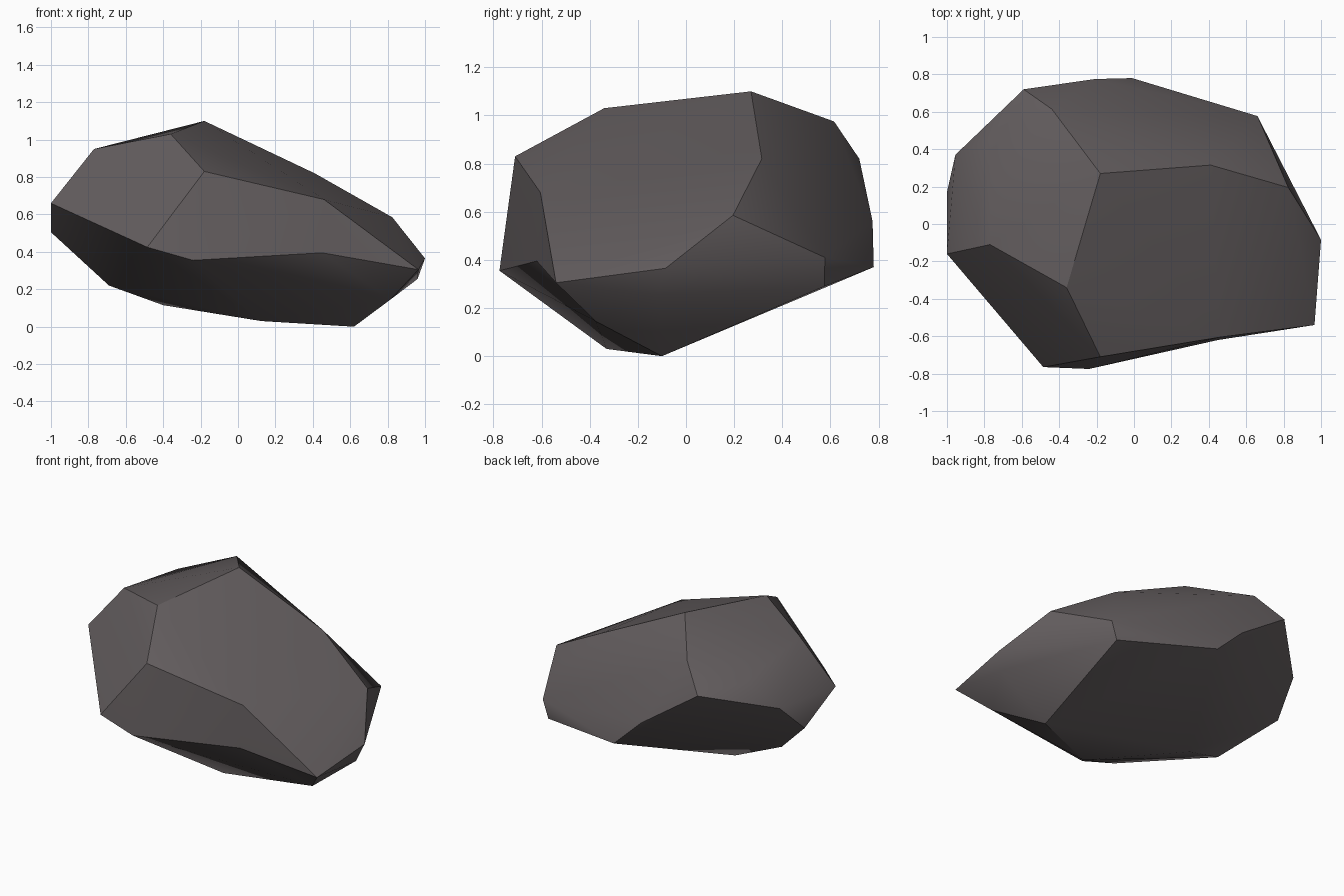
import bpy, bmesh, math
from mathutils import Vector

if "Cube" in bpy.data.objects:
    bpy.data.objects.remove(bpy.data.objects["Cube"])

# Corner points of the faceted boulder
CORNERS = [
    # crown
    (-.18, .27, 1.10), (-.36, -.34, 1.03), (-.77, -.11, .95), (-.44, .615, .975),
    (-.77, .46, .86), (-.59, .72, .82), (-.18, -.71, .83), (.41, .315, .82),
    (.46, -.605, .68), (.825, .195, .585),
    # widest belt
    (-1, -.16, .66), (-1, .17, .505), (-.955, .37, .70), (-.485, -.765, .425),
    (-.24, -.775, .355), (.965, -.54, .305), (1, -.085, .365),
    (.66, .577, .41), (-.01, .78, .37), (-.21, .775, .56),
    # underside
    (.62, .575, .29), (.96, -.12, .255), (.815, -.375, .145), (.62, -.10, 0),
    (.125, -.33, .03), (-.40, .05, .115), (-.69, -.03, .22),
]

# Wrap the corners in a convex skin
bm = bmesh.new()
for c in CORNERS:
    bm.verts.new(c)
bmesh.ops.convex_hull(bm, input=bm.verts[:])


def chip(start, end, spot):
    """Break the hull edge between two corners and push it in to spot."""
    find = lambda p: min(bm.verts, key=lambda v: (v.co - Vector(p)).length)
    a, b = find(start), find(end)
    edge = bm.edges.get((a, b))
    if edge:
        _, new = bmesh.utils.edge_split(edge, a, .5)
        for f in list(new.link_faces):
            far = [v for v in f.verts if v not in (a, b, new)]
            bmesh.utils.face_split(f, new, far[0])
        new.co = spot


# Chipped lower front edge
chip((-.24, -.775, .355), (.965, -.54, .305), (.45, -.62, .395))
bmesh.ops.recalc_face_normals(bm, faces=bm.faces[:])
mesh = bpy.data.meshes.new("boulder")
bm.to_mesh(mesh)
bm.free()
boulder = bpy.data.objects.new("boulder", mesh)
bpy.context.collection.objects.link(boulder)

# Dark stone colour
stone = bpy.data.materials.new("dark stone")
stone.diffuse_color = (.125, .110, .113, 1)
stone.use_nodes = True
stone.node_tree.nodes["Principled BSDF"].inputs["Base Color"].default_value = stone.diffuse_color
mesh.materials.append(stone)

# Soft shallow creases, hard main edges
bpy.context.view_layer.objects.active = boulder
boulder.select_set(True)
bpy.ops.object.shade_smooth_by_angle(angle=math.radians(30))
